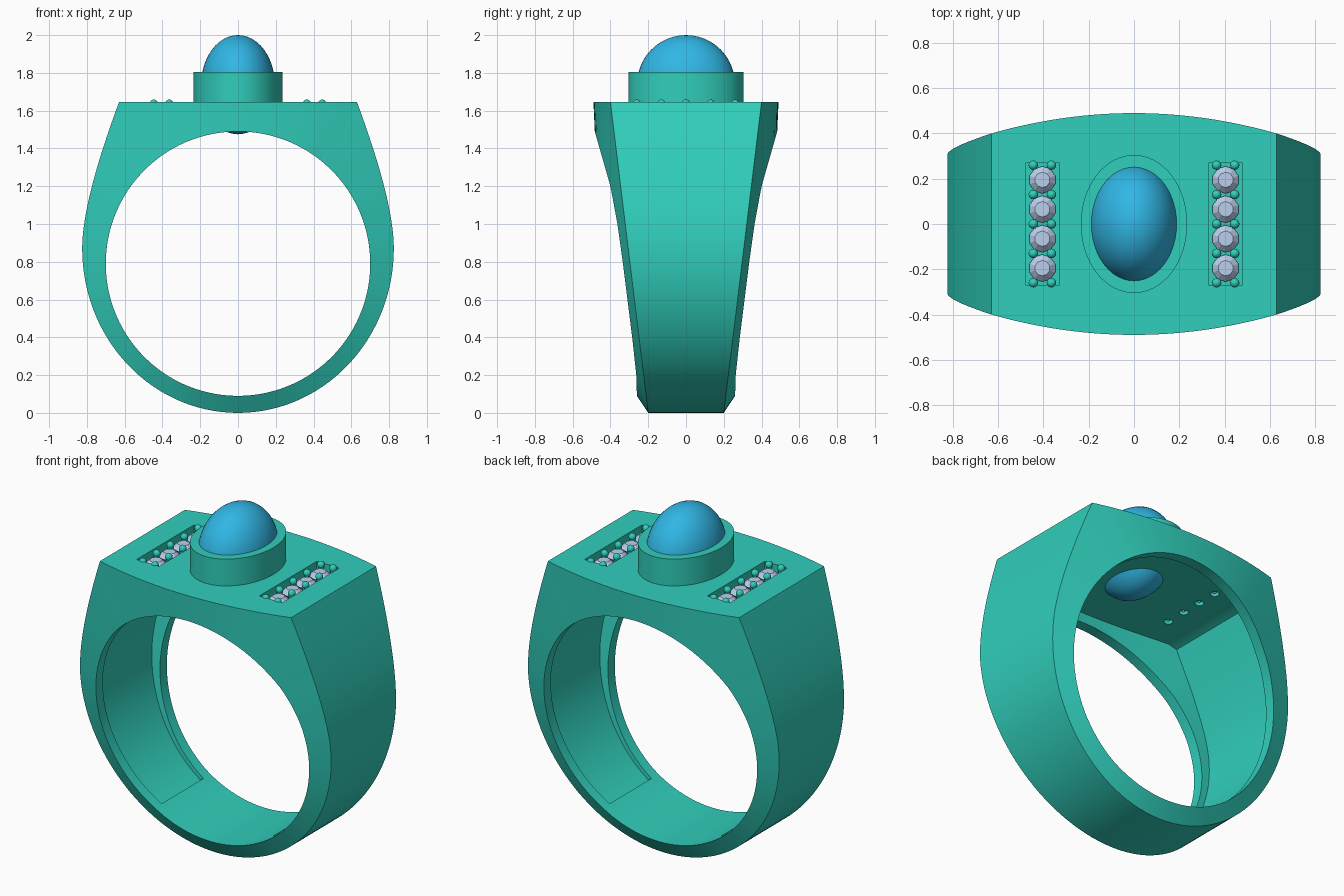
import bpy, bmesh, math
from mathutils import Matrix, Vector

if "Cube" in bpy.data.objects:
    bpy.data.objects.remove(bpy.data.objects["Cube"])

def material(name, rgb):
    m = bpy.data.materials.new(name)
    m.diffuse_color = (*rgb, 1)
    m.use_nodes = True
    m.node_tree.nodes["Principled BSDF"].inputs["Base Color"].default_value = m.diffuse_color
    return m

METAL = material("green_metal", (0.03, 0.62, 0.50))
BLUE = material("blue_stone", (0.03, 0.47, 0.78))
PALE = material("pale_gem", (0.50, 0.62, 0.85))

def finish(name, bm, mat=None, smooth=None):
    bmesh.ops.recalc_face_normals(bm, faces=bm.faces)
    me = bpy.data.meshes.new(name)
    bm.to_mesh(me)
    bm.free()
    ob = bpy.data.objects.new(name, me)
    bpy.context.collection.objects.link(ob)
    if mat:
        me.materials.append(mat)
    if smooth:
        shade(ob, smooth)
    return ob

def shade(ob, angle):
    bpy.ops.object.select_all(action='DESELECT')
    ob.select_set(True)
    bpy.context.view_layer.objects.active = ob
    bpy.ops.object.shade_smooth_by_angle(angle=math.radians(angle))

def at(x, y, z, sx=1, sy=1, sz=1):
    return Matrix.Translation((x, y, z)) @ Matrix.Diagonal((sx, sy, sz, 1))

def lerp_table(t, table):
    for (a, va), (b, vb) in zip(table, table[1:]):
        if t <= b:
            return va + (vb - va) * max(0, t - a) / (b - a)
    return table[-1][1]

# Band: cross-sections swept round the finger hole, with a hollowed inner channel
TOP, CZ, RI, CEIL = 1.645, 0.79, 0.70, 1.55
INNER_W = [(0.09, 0.26), (0.2, 0.263), (0.4, 0.285), (0.8, 0.335), (1.0, 0.363),
           (1.2, 0.40), (1.35, 0.443), (1.49, 0.483)]

half = []                                   # outer profile: x, z, hollow flag
for i in range(31):                         # lower round
    t = math.radians(3 * i)
    p = (0.825 * math.sin(t), 0.87 - 0.87 * math.cos(t))
    if i <= 10:
        half.append((*p, False))
    if i >= 10:
        half.append((*p, True))
for i in range(1, 17):                      # shoulder
    t = i / 16
    q = [(1 - t) ** 2 * a + 2 * t * (1 - t) * b + t * t * c
         for a, b, c in ((0.825, 0.825, 0.63), (0.87, 1.12, TOP))]
    half.append((*q, True))
for i in range(1, 13):                      # flat top
    half.append((0.63 * (1 - i / 12), TOP, True))
path = half + [(-x, z, h) for x, z, h in half[-2:0:-1]]

bm = bmesh.new()
rings = []
for x, z, hollow in path:
    d = Vector((x, z - CZ))
    r_out = d.length
    d.normalize()
    flat = z > TOP - 1e-4
    wo = 0.49 - 0.09 * (x / 0.63) ** 2 if flat else 0.2 + 0.2 * z / TOP
    wi = lerp_table(CZ + RI * d.y, INNER_W)
    wr = wi - 0.065
    rr = RI
    if hollow:
        rr = (CEIL - CZ) / d.y if flat else r_out - 0.065
        if d.y > 0:
            rr = min(rr, (CEIL - CZ) / d.y)
    section = [(r_out, -wo), (r_out, wo), (RI, wi), (RI, wr),
               (rr, wr), (rr, -wr), (RI, -wr), (RI, -wi)]
    rings.append([bm.verts.new((d.x * r, y, CZ + d.y * r)) for r, y in section])
for a, b in zip(rings, rings[1:] + rings[:1]):
    for k in range(8):
        j = (k + 1) % 8
        bm.faces.new((a[k], a[j], b[j], b[k]))
bmesh.ops.remove_doubles(bm, verts=bm.verts, dist=1e-5)
band = finish("band", bm, METAL)

# Cut the two gem slots and their through holes
GX, FLOOR = 0.405, 1.585
GY = [-0.195, -0.065, 0.065, 0.195]

def cut(bm):
    cutter = finish("slot_cutter", bm)
    mod = band.modifiers.new("slots", 'BOOLEAN')
    mod.operation, mod.solver, mod.object = 'DIFFERENCE', 'EXACT', cutter
    bpy.context.view_layer.objects.active = band
    bpy.ops.object.modifier_apply(modifier=mod.name)
    bpy.data.objects.remove(cutter)

slots, holes = bmesh.new(), bmesh.new()
for s in (-1, 1):
    bmesh.ops.create_cube(slots, size=1, matrix=at(s * GX, 0, FLOOR + 0.1, 0.15, 0.54, 0.2))
    for y in GY:
        bmesh.ops.create_cone(holes, cap_ends=True, segments=16, radius1=0.025, radius2=0.025,
                              depth=0.16, matrix=at(s * GX, y, 1.58))
cut(slots)
cut(holes)
shade(band, 25)

# Oval bezel and cabochon
bm = bmesh.new()
bmesh.ops.create_cone(bm, cap_ends=True, segments=64, radius1=1, radius2=1, depth=1,
                      matrix=at(0, 0, 1.69, 0.235, 0.305, 0.23))
finish("bezel", bm, METAL, 30)
bm = bmesh.new()
bmesh.ops.create_uvsphere(bm, u_segments=48, v_segments=24, radius=1,
                          matrix=at(0, 0, 1.7375, 0.195, 0.26, 0.2625))
finish("centre_stone", bm, BLUE, 60)

# Side gems with faceted crowns, and bead prongs
for s, side in ((-1, "left"), (1, "right")):
    gems = bmesh.new()
    for y in GY:
        bmesh.ops.create_cone(gems, cap_ends=True, segments=10, radius1=0.06, radius2=0.034,
                              depth=0.025, matrix=at(s * GX, y, 1.6225))
        bmesh.ops.create_cone(gems, cap_ends=False, segments=10, radius1=0.0, radius2=0.06,
                              depth=0.06, matrix=at(s * GX, y, 1.58))
    finish(side + "_gems", gems, PALE)
    beads = bmesh.new()
    for i in range(5):
        for dx in (-0.04, 0.04):
            x, y = s * GX + dx, (i - 2) * 0.13
            bmesh.ops.create_uvsphere(beads, u_segments=16, v_segments=10, radius=0.021,
                                      matrix=at(x, y, 1.638))
            bmesh.ops.create_cone(beads, cap_ends=True, segments=12, radius1=0.016, radius2=0.016,
                                  depth=0.06, matrix=at(x, y, 1.608))
    finish(side + "_prong_beads", beads, METAL, 40)
